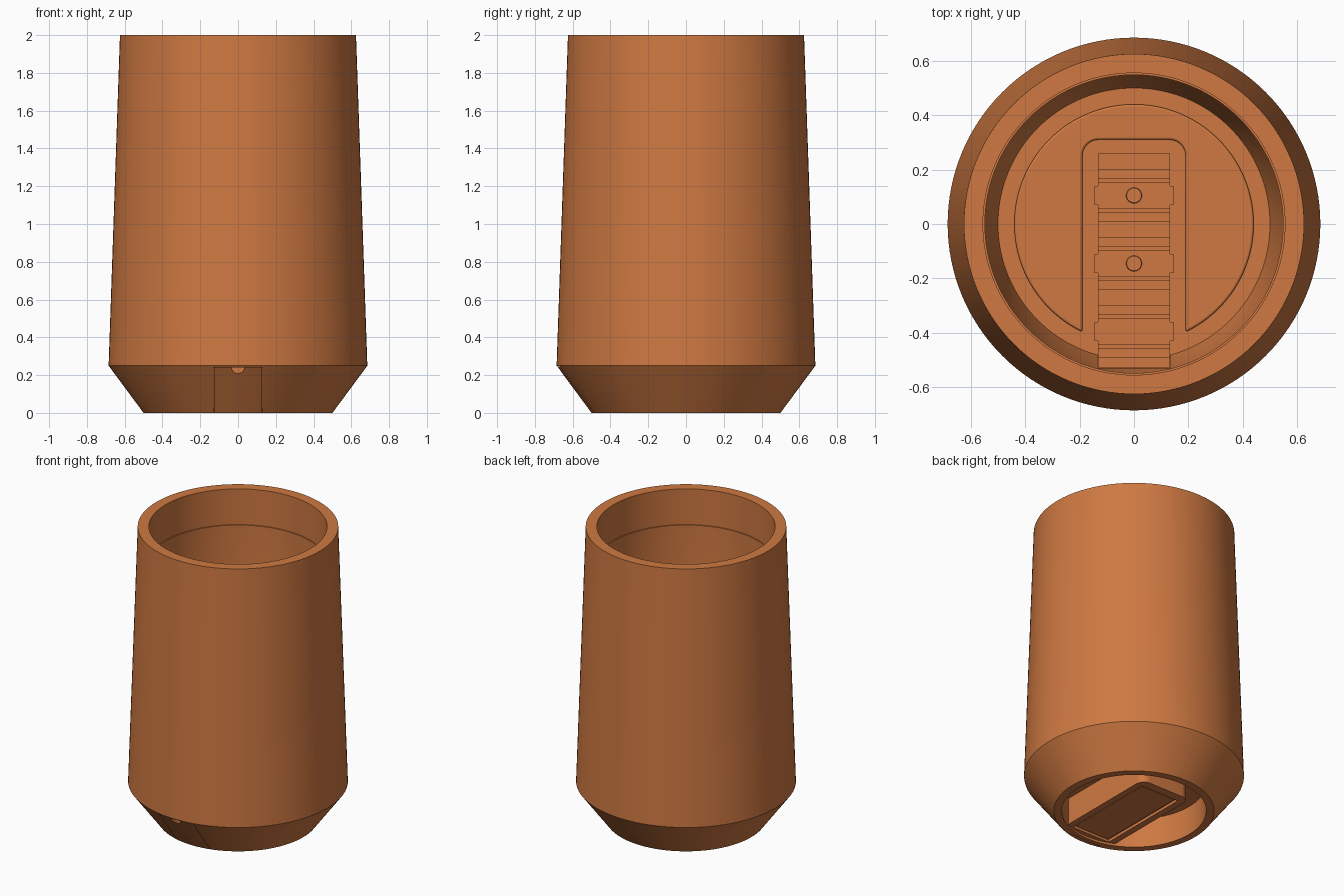
import bpy, bmesh, math
from mathutils import Matrix, Vector

old = bpy.data.objects.get("Cube")
if old:
    bpy.data.objects.remove(old, do_unlink=True)

mat = bpy.data.materials.new("burnt_orange")
mat.use_nodes = True
COLOUR = (0.62, 0.19, 0.054, 1)
mat.diffuse_color = COLOUR
mat.node_tree.nodes["Principled BSDF"].inputs["Base Color"].default_value = COLOUR


def finish(bm, name):
    bmesh.ops.recalc_face_normals(bm, faces=bm.faces)
    mesh = bpy.data.meshes.new(name)
    bm.to_mesh(mesh)
    bm.free()
    mesh.materials.append(mat)
    ob = bpy.data.objects.new(name, mesh)
    bpy.context.collection.objects.link(ob)
    return ob


def activate(ob):
    bpy.ops.object.select_all(action='DESELECT')
    ob.select_set(True)
    bpy.context.view_layer.objects.active = ob


def smooth(ob):
    activate(ob)
    bpy.ops.object.shade_smooth_by_angle(angle=math.radians(30))


def box(name, x, y, z):
    """Box from (min, max) pairs."""
    bm = bmesh.new()
    bmesh.ops.create_cube(bm, size=1)
    for v in bm.verts:
        v.co = [p[0] if c < 0 else p[1] for c, p in zip(v.co, (x, y, z))]
    return finish(bm, name)


def cone(name, r1, r2, depth, matrix, segments=48):
    bm = bmesh.new()
    bmesh.ops.create_cone(bm, cap_ends=True, segments=segments, radius1=r1,
                          radius2=r2, depth=depth, matrix=matrix)
    return finish(bm, name)


def lathe(name, profile, segments=128):
    bm = bmesh.new()
    vs = [bm.verts.new((r, 0, z)) for r, z in profile]
    edges = [bm.edges.new(p) for p in zip(vs, vs[1:])]
    bmesh.ops.spin(bm, geom=vs + edges, cent=(0, 0, 0), axis=(0, 0, 1),
                   angle=math.tau, steps=segments)
    bmesh.ops.remove_doubles(bm, verts=bm.verts, dist=1e-4)
    return finish(bm, name)


def prism(name, outline, z0, z1):
    bm = bmesh.new()
    face = bm.faces.new([bm.verts.new((x, y, z0)) for x, y in outline])
    out = bmesh.ops.extrude_face_region(bm, geom=[face])
    moved = [g for g in out["geom"] if isinstance(g, bmesh.types.BMVert)]
    bmesh.ops.translate(bm, verts=moved, vec=(0, 0, z1 - z0))
    return finish(bm, name)


def boolean(ob, cutter, operation='DIFFERENCE'):
    mod = ob.modifiers.new("cut", 'BOOLEAN')
    mod.object, mod.operation, mod.solver = cutter, operation, 'EXACT'
    activate(ob)
    bpy.ops.object.modifier_apply(modifier=mod.name)
    bpy.data.objects.remove(cutter, do_unlink=True)


def arc(cx, cy, r, a0, a1, n):
    return [(cx + r * math.cos(a0 + (a1 - a0) * i / n),
             cy + r * math.sin(a0 + (a1 - a0) * i / n)) for i in range(n + 1)]


FLOOR = 0.25
HALF = 0.19      # half width of the compartment
BACK = 0.31      # rear edge of the compartment
ROUND = 0.06

# Tapered cup with a chamfered foot, a stepped mouth and a hollow underside
body = lathe("cup_body", [
    (0, 0.2), (0.45, 0.2), (0.45, 0), (0.5, 0), (0.685, FLOOR), (0.625, 2),
    (0.555, 2), (0.555, 1.755), (0.548, 1.755), (0.548, 0.45),
    (0.5, FLOOR), (0, FLOOR)])
boolean(body, box("door_cutter", (-0.13, 0.13), (-0.8, -0.47), (-0.02, 0.245)))
boolean(body, box("tray_cutter", (-0.135, 0.135), (-0.53, -0.4), (0.255, 0.5)))
smooth(body)

# Door closing the front of the foot, with a finger notch
door = cone("front_door", 0.5, 0.685, 0.25, Matrix.Translation((0, 0, 0.125)), 128)
boolean(door, box("door_trim", (-0.127, 0.127), (-0.8, -0.473), (-0.01, 0.242)), 'INTERSECT')
notch = Matrix.Translation((0, -0.72, 0.245)) @ Matrix.Rotation(math.pi / 2, 4, 'X')
boolean(door, cone("notch_cutter", 0.036, 0.036, 0.14, notch))
smooth(door)

# Rounded rear edge shared by the compartment and the raised floor panel
rear = (arc(HALF - ROUND, BACK - ROUND, ROUND, 0, math.pi / 2, 8)
        + arc(ROUND - HALF, BACK - ROUND, ROUND, math.pi / 2, math.pi, 8))

# Compartment under the floor, with a sunken lid and two catches
case = prism("compartment", [(HALF, -0.46)] + rear + [(-HALF, -0.46)], 0.015, 0.21)
boolean(case, box("lid_cutter", (-0.145, 0.145), (-0.42, 0.25), (-0.02, 0.035)))
smooth(case)
box("compartment_lid", (-0.13, 0.13), (-0.41, 0.235), (0.025, 0.04))

# Horseshoe panel raised from the floor
start = -math.acos(HALF / 0.44)
panel = prism("floor_panel", arc(0, 0, 0.44, start, math.pi - start, 96)
              + rear[::-1], FLOOR - 0.01, FLOOR + 0.018)
bevel = panel.modifiers.new("soft_edge", 'BEVEL')
bevel.width, bevel.segments, bevel.limit_method = 0.008, 3, 'ANGLE'
bevel.angle_limit = math.radians(40)
smooth(panel)

# Ribbed tray along the floor
box("tray", (-0.133, 0.133), (-0.528, 0.26), (FLOOR - 0.01, FLOOR + 0.012))
for i in range(3):
    y = 0.105 - 0.25 * i
    top = FLOOR + 0.022
    box(f"tray_pad_{i}", (-0.133, 0.133), (y - 0.05, y + 0.05), (FLOOR, top))
    for side in (-1, 1):
        box(f"tray_clip_{i}_{'left' if side > 0 else 'right'}",
            sorted((side * 0.128, side * 0.145)), (y - 0.035, y + 0.035),
            (FLOOR - 0.01, top + 0.002))
        mid = y + side * 0.078
        box(f"tray_rib_{i}_{'rear' if side > 0 else 'front'}", (-0.133, 0.133),
            (mid - 0.018, mid + 0.018), (FLOOR, FLOOR + 0.018))
    if i < 2:
        stud = cone(f"tray_stud_{i}", 0.03, 0.027, 0.012,
                    Matrix.Translation((0, y, top + 0.002)))
        smooth(stud)
